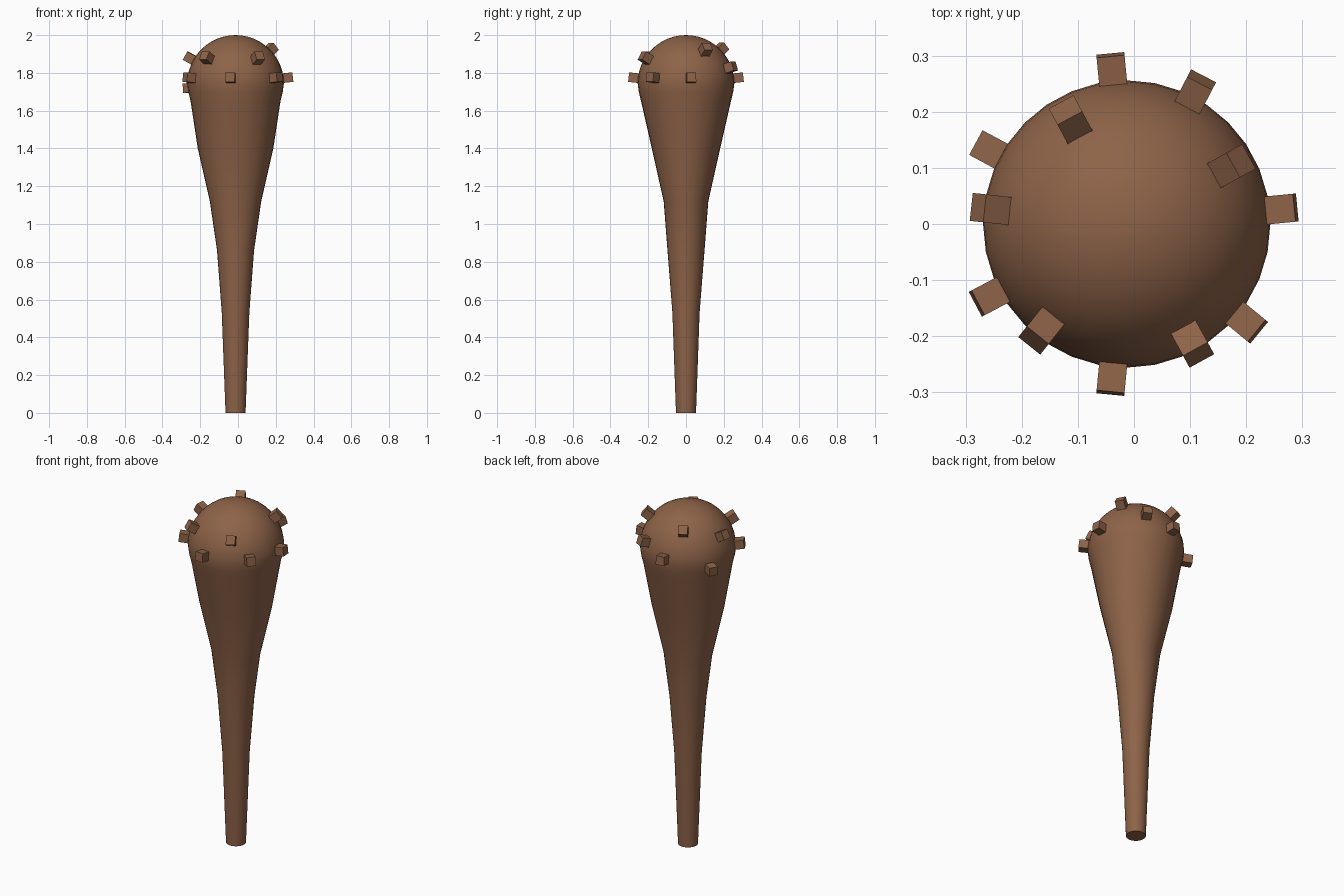
import bpy, bmesh, math
from mathutils import Vector

if "Cube" in bpy.data.objects:
    bpy.data.objects.remove(bpy.data.objects["Cube"])

CX, R = -0.013, 0.256          # club axis and head radius
HEAD = Vector((CX, 0, 2 - R))
SIDES = 32

wood = bpy.data.materials.new("wood")
wood.diffuse_color = (0.27, 0.125, 0.065, 1)
wood.use_nodes = True
wood.node_tree.nodes["Principled BSDF"].inputs["Base Color"].default_value = wood.diffuse_color


def finish(name, bm):
    bmesh.ops.recalc_face_normals(bm, faces=bm.faces)
    mesh = bpy.data.meshes.new(name)
    bm.to_mesh(mesh)
    bm.free()
    obj = bpy.data.objects.new(name, mesh)
    bpy.context.collection.objects.link(obj)
    mesh.materials.append(wood)
    return obj


# Club body: slightly oval rings (z, half width x, half width y), then a dome
rings = [(0, 0.053, 0.053), (0.53, 0.073, 0.072), (0.86, 0.098, 0.098),
         (1.12, 0.136, 0.118), (1.40, 0.20, 0.181), (1.65, 0.238, 0.238),
         (1.70, 0.250, 0.250)]
for i in range(12):
    a = math.radians(90 * i / 12)
    r = R * math.cos(a)
    rings.append((HEAD.z + R * math.sin(a), r, r))

bm = bmesh.new()
loops = []
for z, rx, ry in rings:
    loops.append([bm.verts.new((CX + rx * math.cos(t), ry * math.sin(t), z))
                  for t in (2 * math.pi * k / SIDES for k in range(SIDES))])
for lo, hi in zip(loops, loops[1:]):
    for k in range(SIDES):
        n = (k + 1) % SIDES
        bm.faces.new((lo[k], lo[n], hi[n], hi[k]))
bm.faces.new(loops[0][::-1])
tip = bm.verts.new((CX, 0, 2))
for k in range(SIDES):
    bm.faces.new((loops[-1][k], loops[-1][(k + 1) % SIDES], tip))
body = finish("club_body", bm)
bpy.context.view_layer.objects.active = body
body.select_set(True)
bpy.ops.object.shade_smooth_by_angle(angle=math.radians(40))

# Square studs pointing out from the head centre
studs = [(-0.04, 0.28, 1.775), (0.11, 0.237, 1.83), (-0.115, 0.19, 1.93),
         (-0.263, 0.135, 1.72), (-0.258, 0.027, 1.88), (-0.258, -0.13, 1.775),
         (-0.165, -0.19, 1.88), (-0.04, -0.28, 1.775), (0.105, -0.215, 1.88),
         (0.20, -0.175, 1.775), (0.265, 0.027, 1.775), (0.177, 0.105, 1.927)]
for i, p in enumerate(studs):
    d = (Vector(p) - HEAD).normalized()
    bm = bmesh.new()
    bmesh.ops.create_cube(bm, size=1)
    stud = finish(f"stud_{i + 1}", bm)
    stud.scale = (0.05, 0.055, 0.05)
    stud.rotation_euler = d.to_track_quat('Y', 'Z').to_euler()
    stud.location = HEAD + d * 0.277
